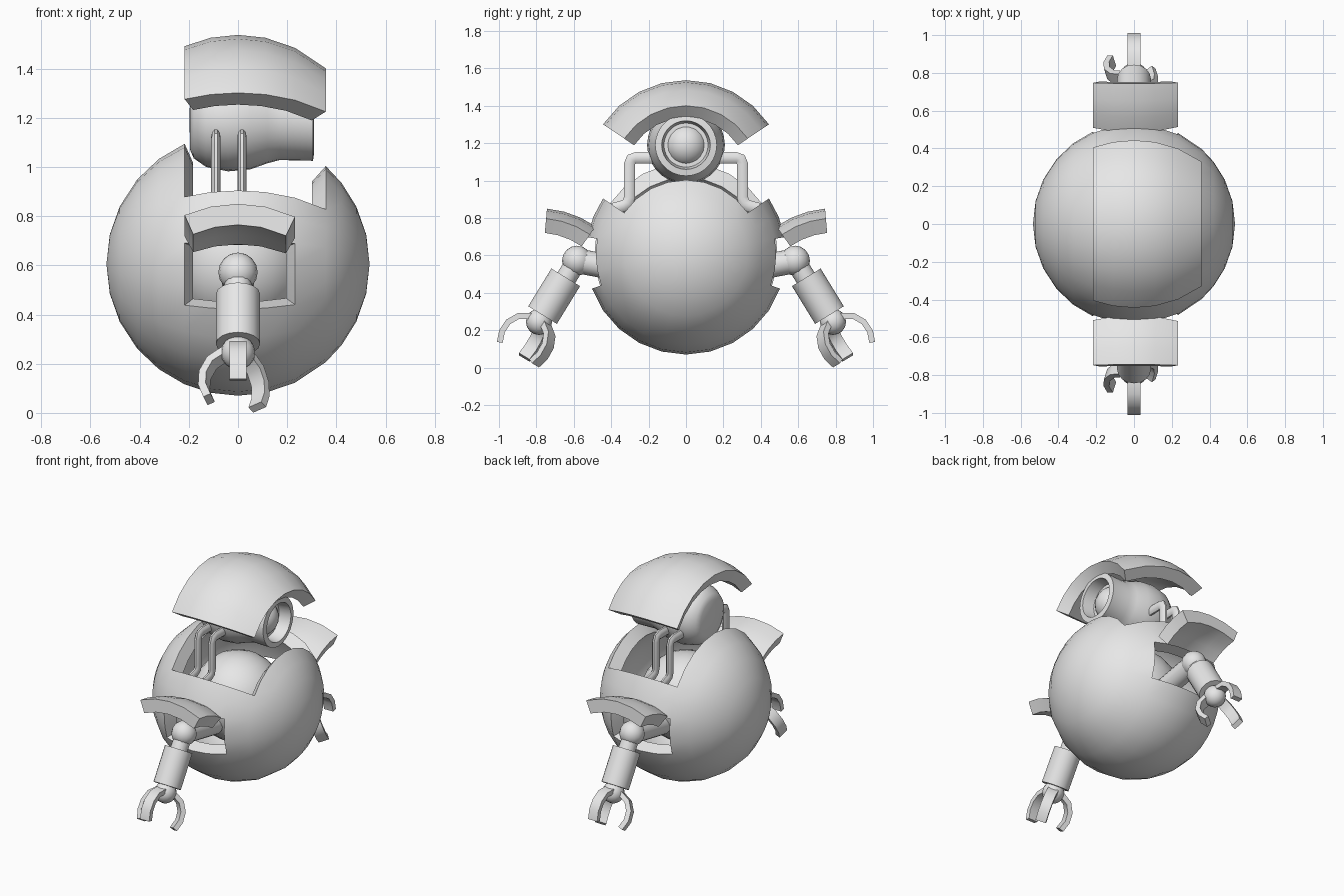
import bpy, bmesh, math
from mathutils import Vector, Matrix

if "Cube" in bpy.data.objects:
    bpy.data.objects.remove(bpy.data.objects["Cube"])

R, THICK, CZ = 0.535, 0.84, 0.605      # shell radius, inner/outer ratio, centre height
grey = bpy.data.materials.new("light_grey")
grey.diffuse_color = (0.8, 0.8, 0.8, 1)
grey.use_nodes = True
grey.node_tree.nodes["Principled BSDF"].inputs["Base Color"].default_value = grey.diffuse_color


def finish(bm, name, matrix=Matrix(), angle=35):
    bm.transform(matrix)
    bmesh.ops.remove_doubles(bm, verts=bm.verts, dist=1e-5)
    bmesh.ops.recalc_face_normals(bm, faces=bm.faces)
    me = bpy.data.meshes.new(name)
    bm.to_mesh(me)
    bm.free()
    me.materials.append(grey)
    ob = bpy.data.objects.new(name, me)
    bpy.context.collection.objects.link(ob)
    bpy.ops.object.select_all(action='DESELECT')
    ob.select_set(True)
    bpy.context.view_layer.objects.active = ob
    bpy.ops.object.shade_smooth_by_angle(angle=math.radians(angle))
    return ob


# Spherical shell grid with its poles on the x axis; lines follow the panel cuts
XL, XW, XR = (math.degrees(math.asin(x / R)) for x in (-0.217, 0.232, 0.357))
LATS = [-90, -77, -64, -50, -37, XL, -12, 0, 12, XW, XR, 52, 64, 77, 90]
half = [0, 14, 28, 42, 56, 68, 80, 90, 100, 110, 124, 138, 152, 166, 180]
LONS = [-a for a in half[:0:-1]] + half


def in_top(lat, lon):
    return XL < lat < XR and abs(lon) < 56


def in_side(lat, lon):
    return XL < lat < XW and 80 < abs(lon) < 110


def shell(keep):
    bm = bmesh.new()

    def point(la, lo):
        la, lo = math.radians(la), math.radians(lo)
        return R * Vector((math.sin(la), math.cos(la) * math.sin(lo), math.cos(la) * math.cos(lo)))
    for a0, a1 in zip(LATS, LATS[1:]):
        for o0, o1 in zip(LONS, LONS[1:]):
            if keep((a0 + a1) / 2, (o0 + o1) / 2):
                bm.faces.new([bm.verts.new(point(*p)) for p in
                              ((a0, o0), (a0, o1), (a1, o1), (a1, o0))])
    bmesh.ops.remove_doubles(bm, verts=bm.verts, dist=1e-5)
    # inner wall and the rims joining it to the outer wall
    outer, rims = list(bm.faces), [e for e in bm.edges if e.is_boundary]
    inner = {v: bm.verts.new(v.co * THICK) for v in list(bm.verts)}
    for f in outer:
        bm.faces.new([inner[v] for v in reversed(f.verts)])
    for e in rims:
        a, b = e.verts
        bm.faces.new((a, b, inner[b], inner[a]))
    return bm


def ball(name, c, r, seg=24, m=Matrix()):
    bm = bmesh.new()
    bmesh.ops.create_uvsphere(bm, u_segments=seg, v_segments=seg // 2, radius=r)
    return finish(bm, name, m @ Matrix.Translation(c))


def rod(name, p, q, r, m, seg=16):
    p, q = Vector(p), Vector(q)
    bm = bmesh.new()
    bmesh.ops.create_cone(bm, cap_ends=True, segments=seg, radius1=r, radius2=r, depth=(q - p).length)
    turn = (q - p).to_track_quat('Z', 'Y').to_matrix().to_4x4()
    return finish(bm, name, m @ Matrix.Translation((p + q) / 2) @ turn)


def sweep(name, path, side, section, m):
    """Carry a flat section along a planar path whose plane normal is side."""
    bm = bmesh.new()
    rings = []
    for i, p in enumerate(path):
        t = (path[min(i + 1, len(path) - 1)] - path[max(i - 1, 0)]).normalized()
        n = side.cross(t)
        rings.append([bm.verts.new(p + side * u + n * v) for u, v in section])
    k = len(section)
    for a, b in zip(rings, rings[1:]):
        for j in range(k):
            bm.faces.new((a[j], a[(j + 1) % k], b[(j + 1) % k], b[j]))
    bm.faces.new(rings[0])
    bm.faces.new(rings[-1])
    return finish(bm, name, m)


def lathe(name, profile, m, seg=28):
    """Turn (x, radius) points around the x axis."""
    bm = bmesh.new()
    vs = [bm.verts.new((x, 0, r)) for x, r in profile]
    es = [bm.edges.new(pair) for pair in zip(vs, vs[1:])]
    bmesh.ops.spin(bm, geom=vs + es, cent=(0, 0, 0), axis=(1, 0, 0), angle=math.tau, steps=seg)
    return finish(bm, name, m)


# Round body shell with top and side openings, and the core inside it
finish(shell(lambda a, o: not in_top(a, o) and not in_side(a, o)),
       "body_shell", Matrix.Translation((0, 0, CZ)))
ball("inner_core", (0, 0, CZ), 0.29)

# Top panel lifted above the head
finish(shell(in_top), "raised_top_panel", Matrix.Translation((0, 0, CZ + 0.397)))

# Eye housing and lens, looking along +x
EYE = (0, 0, 1.19)
lathe("eye_housing", [(-0.197, 0), (-0.195, 0.12), (-0.18, 0.155), (-0.13, 0.19), (-0.04, 0.208),
                      (0.05, 0.2), (0.12, 0.175), (0.17, 0.162), (0.305, 0.165), (0.31, 0.13),
                      (0.23, 0.118), (0.23, 0)], Matrix.Translation(EYE))
ball("eye_lens", (0.17, 0, 1.19), 0.115)

X = Vector((1, 0, 0))
oval = [(0.019 * math.cos(i * math.tau / 10), 0.032 * math.sin(i * math.tau / 10)) for i in range(10)]
WRIST = Vector((0, 0.786, 0.245))
AXIS = Vector((0, 0.52, -0.855)).normalized()     # direction of the arm
OUT = Vector((0, 0.855, 0.52)).normalized()       # outward, square to the arm
FINGER = [(-0.005, 0.05), (0.03, 0.11), (0.085, 0.14), (0.145, 0.143), (0.203, 0.122)]

for s, tag in ((1, "back"), (-1, "front")):
    M = Matrix.Scale(s, 4, (0, 1, 0))

    # Side panel swung up like an awning
    finish(shell(lambda a, o: o > 0 and in_side(a, o)), tag + "_side_panel",
           M @ Matrix.Translation((0, 0.79, 0.317)) @ Matrix.Rotation(math.radians(115), 4, 'X'))

    # Two bent brackets carrying the head
    for i, x in enumerate((-0.09, 0.016)):
        pts = [(0.14, 1.122), (0.27, 1.122), (0.292, 1.115), (0.302, 1.09),
               (0.302, 0.91), (0.312, 0.88), (0.335, 0.865), (0.39, 0.85)]
        sweep(f"{tag}_head_bracket_{i + 1}", [Vector((x, y, z)) for y, z in pts], X, oval, M)

    # Arm: stub, shoulder, neck, forearm, wrist
    rod(tag + "_shoulder_stub", (0, 0.26, 0.51), (0, 0.56, 0.567), 0.066, M)
    ball(tag + "_shoulder_ball", (0, 0.583, 0.572), 0.08, 16, M)
    rod(tag + "_arm_neck", (0, 0.6, 0.545), (0, 0.66, 0.447), 0.055, M)
    rod(tag + "_forearm", (0, 0.643, 0.483), (0, 0.767, 0.281), 0.09, M)
    ball(tag + "_wrist_ball", WRIST, 0.07, 16, M)

    # Three curved claw fingers
    for i, deg in enumerate((0, -105, 140)):
        a = math.radians(deg)
        radial = OUT * math.cos(a) + X * math.sin(a)
        side = AXIS.cross(radial)
        path = [WRIST + AXIS * t + radial * r for t, r in FINGER]
        box = [(-0.034, -0.016), (0.034, -0.016), (0.034, 0.016), (-0.034, 0.016)]
        sweep(f"{tag}_claw_finger_{i + 1}", path, side, box, M)
